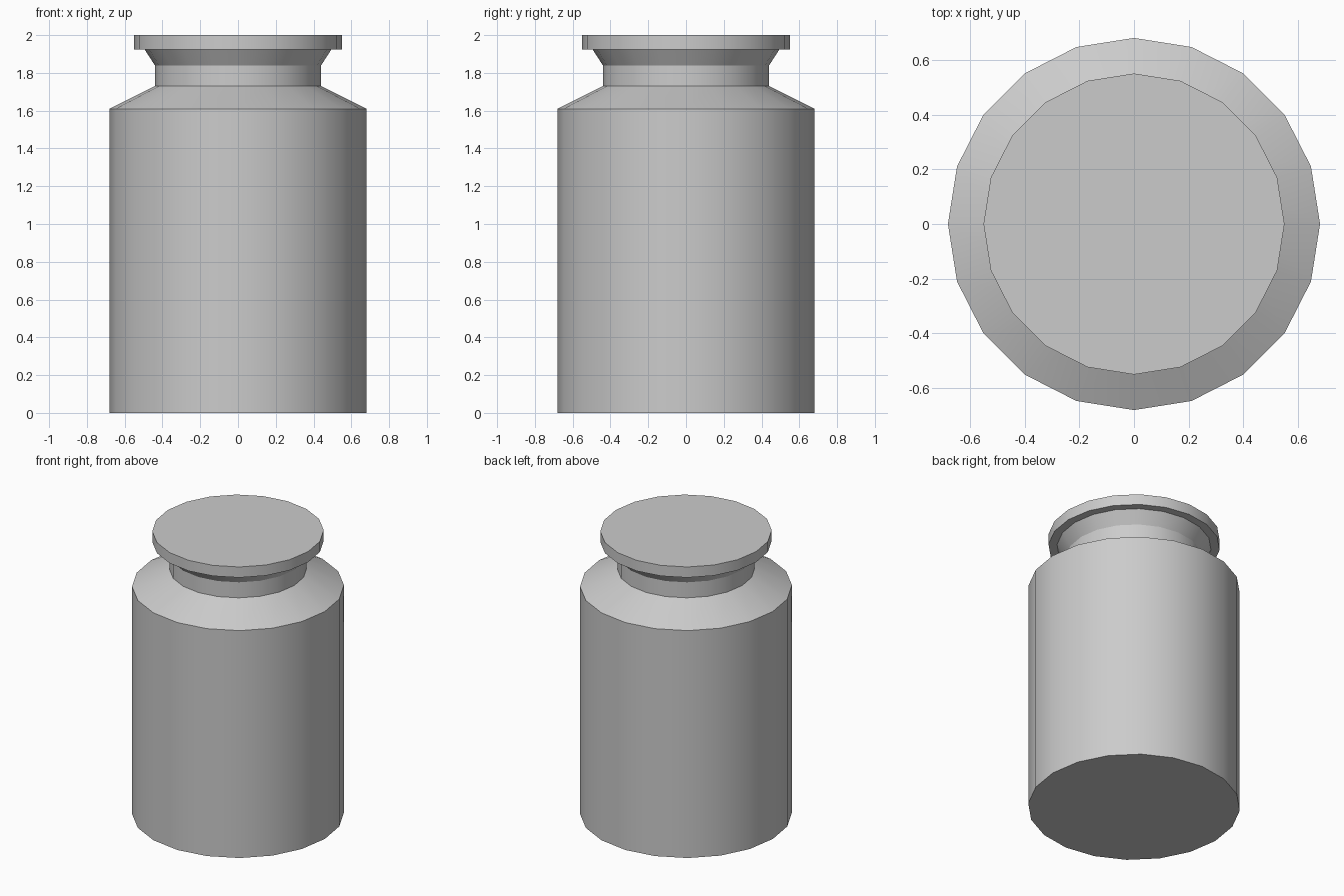
import bpy, bmesh, math

if "Cube" in bpy.data.objects:
    bpy.data.objects.remove(bpy.data.objects["Cube"])

SIDES = 20


def lathe(name, profile, smooth_bands, cap_top):
    """Revolve (radius, z) points; only the listed bands are smooth shaded."""
    bm = bmesh.new()
    rings = []
    for r, z in profile:
        rings.append([bm.verts.new((r * math.cos(2 * math.pi * i / SIDES),
                                    r * math.sin(2 * math.pi * i / SIDES), z))
                      for i in range(SIDES)])
    for band, (lo, hi) in enumerate(zip(rings, rings[1:])):
        for i in range(SIDES):
            j = (i + 1) % SIDES
            face = bm.faces.new((lo[i], lo[j], hi[j], hi[i]))
            face.smooth = band in smooth_bands
    bm.faces.new(rings[0][::-1])
    if cap_top:
        bm.faces.new(rings[-1])
    mesh = bpy.data.meshes.new(name)
    bm.to_mesh(mesh)
    bm.free()
    mesh.set_sharp_from_angle(angle=math.radians(30))
    obj = bpy.data.objects.new(name, mesh)
    bpy.context.collection.objects.link(obj)
    return obj


# Straight body, sloped shoulder, short neck and flared collar
lathe("jar_body", [(0.68, 0), (0.68, 1.61), (0.44, 1.73), (0.44, 1.84), (0.495, 1.925)],
      smooth_bands={0}, cap_top=False)

# Flat disc lid
lathe("lid", [(0.55, 1.925), (0.55, 2.0)], smooth_bands={0}, cap_top=True)
